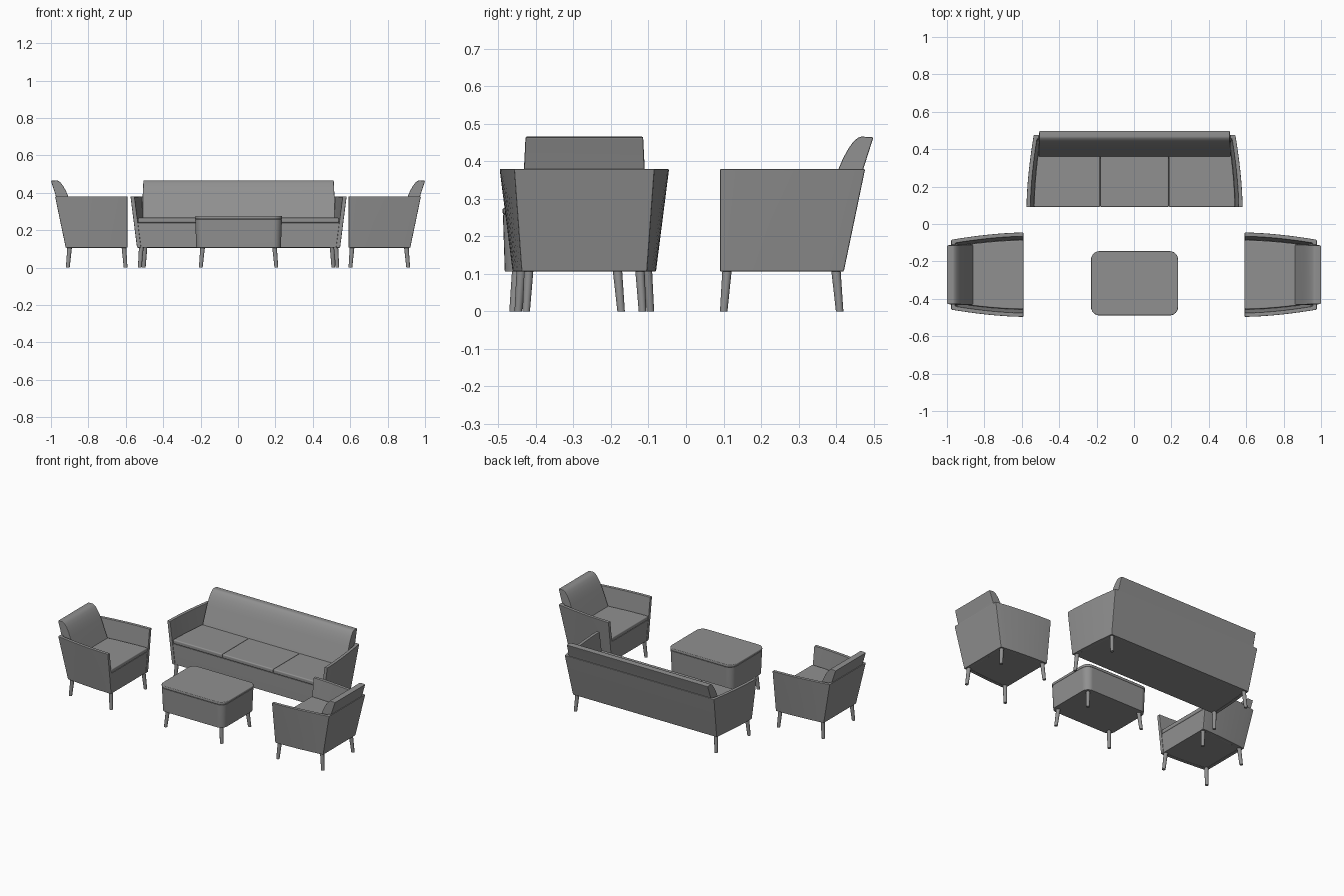
import bpy, bmesh, math
from mathutils import Matrix, Vector

if "Cube" in bpy.data.objects:
    bpy.data.objects.remove(bpy.data.objects["Cube"])

Z0, Z1 = 0.106, 0.38      # underside and arm top
T = 0.022                 # panel thickness
SEAT_Z, CUSHION_Z = 0.24, 0.267

# dark grey upholstery
GREY = bpy.data.materials.new("dark_grey")
GREY.diffuse_color = (0.28, 0.28, 0.28, 1)
GREY.use_nodes = True
GREY.node_tree.nodes["Principled BSDF"].inputs["Base Color"].default_value = GREY.diffuse_color


def finish(name, bm, xf, bevel=0.0, segs=2):
    bmesh.ops.recalc_face_normals(bm, faces=bm.faces)
    if bevel:
        sharp = [e for e in bm.edges if e.is_manifold and e.calc_face_angle(0) > math.radians(35)]
        bmesh.ops.bevel(bm, geom=sharp, offset=bevel, segments=segs, profile=0.5,
                        affect='EDGES', clamp_overlap=True)
    bm.transform(xf)
    me = bpy.data.meshes.new(name)
    bm.to_mesh(me)
    bm.free()
    me.materials.append(GREY)
    ob = bpy.data.objects.new(name, me)
    bpy.context.collection.objects.link(ob)
    bpy.ops.object.select_all(action='DESELECT')
    ob.select_set(True)
    bpy.context.view_layer.objects.active = ob
    bpy.ops.object.shade_smooth_by_angle(angle=math.radians(32))
    # keeps the large faces flat-shaded next to their bevels
    mod = ob.modifiers.new("weighted_normals", 'WEIGHTED_NORMAL')
    mod.keep_sharp = True
    return ob


def prism(name, low, high, xf, bevel=0.0, segs=2):
    """Closed solid between two rings of 3D points."""
    bm = bmesh.new()
    a = [bm.verts.new(p) for p in low]
    b = [bm.verts.new(p) for p in high]
    n = len(a)
    for i in range(n):
        j = (i + 1) % n
        bm.faces.new((a[i], a[j], b[j], b[i]))
    bm.faces.new(a[::-1])
    bm.faces.new(b)
    return finish(name, bm, xf, bevel, segs)


def leg(name, foot, top, xf):
    bm = bmesh.new()
    foot, top = Vector((*foot, 0)), Vector((*top, Z0 + 0.006))
    rings = []
    for c, r in ((foot, 0.010), (top, 0.0125)):
        rings.append([bm.verts.new(c + Vector((r * math.cos(k * math.tau / 20),
                      r * math.sin(k * math.tau / 20), 0))) for k in range(20)])
    for i in range(20):
        j = (i + 1) % 20
        bm.faces.new((rings[0][i], rings[0][j], rings[1][j], rings[1][i]))
    bm.faces.new(rings[0][::-1])
    bm.faces.new(rings[1])
    finish(name, bm, xf)


# Flared body outline; w is the extra half width over an armchair
def back_depth(z):
    return 0.33 + 0.057 * (z - Z0) / (Z1 - Z0)


def half_width(d, z, w):
    k = (z - Z0) / (Z1 - Z0)
    u = d / back_depth(z)
    return w + 0.191 + 0.035 * k - (0.024 + 0.015 * k) * u ** 1.7


def u_path(z, w, inset, front=0.0, n=8):
    """Points along right arm, across the back, along left arm."""
    end = back_depth(z) - inset
    right = []
    for i in range(n + 1):
        d = front + (end - front) * i / n
        right.append(Vector((half_width(d, z, w) - inset, d, z)))
    return right + [Vector((-p.x, p.y, p.z)) for p in reversed(right)]


def seat_unit(name, w, cushions, xf):
    # wraparound arm and back panel
    bm = bmesh.new()
    rings = [[bm.verts.new(p) for p in u_path(z, w, t)]
             for z, t in ((Z0, 0), (Z1, 0), (Z1, T), (Z0, T))]
    for i in range(len(rings[0]) - 1):
        for r in range(4):
            s = (r + 1) % 4
            bm.faces.new((rings[r][i], rings[r][i + 1], rings[s][i + 1], rings[s][i]))
    for i in (0, -1):
        bm.faces.new([r[i] for r in rings])
    finish(name + "_arm_and_back_panel", bm, xf, 0.004, 2)

    # seat base
    prism(name + "_seat_base", u_path(Z0 + 0.001, w, T - 0.001, 0.002),
          u_path(SEAT_Z, w, T - 0.001, 0.002), xf, 0.003)

    # seat cushions
    depths = [0.30 * i / 6 for i in range(7)]

    def edge(k, d):
        if k in (0, cushions):
            return (half_width(d, 0.25, w) - T - 0.001) * (1 if k else -1)
        return (2 * k / cushions - 1) * 0.55

    for c in range(cushions):
        plan = [(edge(c, d) + 0.001, d) for d in depths]
        plan += [(edge(c + 1, d) - 0.001, d) for d in reversed(depths)]
        prism(f"{name}_seat_cushion_{c + 1}", [(x, d, SEAT_Z) for x, d in plan],
              [(x, d, CUSHION_Z) for x, d in plan], xf, 0.007, 3)

    # backrest cushion
    prof = [(0.255, 0.225), (0.271, 0.267), (0.294, 0.325), (0.316, 0.38), (0.329, 0.41),
            (0.343, 0.435), (0.356, 0.453), (0.368, 0.463), (0.378, 0.466), (0.409, 0.464),
            (0.379, 0.370), (0.342, 0.225)]
    hw = w + 0.161
    prism(name + "_backrest", [(-hw + max(0, z - 0.38) * 0.05, d, z) for d, z in prof],
          [(hw - max(0, z - 0.38) * 0.05, d, z) for d, z in prof], xf, 0.004, 2)

    # legs
    for s, side in ((-1, "left"), (1, "right")):
        leg(f"{name}_front_{side}_leg", (s * (w + 0.176), 0.010), (s * (w + 0.168), 0.019), xf)
        leg(f"{name}_back_{side}_leg", (s * (w + 0.155), 0.319), (s * (w + 0.148), 0.309), xf)


def rounded_rect(hx, hy, r, z, n=6):
    pts = []
    for q, (sx, sy) in enumerate(((1, 1), (-1, 1), (-1, -1), (1, -1))):
        for i in range(n + 1):
            a = (q + i / n) * math.pi / 2
            pts.append((sx * (hx - r) + r * math.cos(a), sy * (hy - r) + r * math.sin(a), z))
    return pts


# sofa and two facing armchairs
seat_unit("sofa", 0.352, 3, Matrix.Translation((0.003, 0.0905, 0)))
for s, side in ((-1, "left"), (1, "right")):
    xf = Matrix.Translation((s * 0.591, -0.271, 0)) @ Matrix.Rotation(-s * math.pi / 2, 4, 'Z')
    seat_unit(side + "_armchair", 0.0, 1, xf)

# coffee table
xf = Matrix.Translation((0.003, -0.317, 0))
prism("table_body", rounded_rect(0.226, 0.166, 0.042, Z0),
      rounded_rect(0.232, 0.171, 0.045, 0.259), xf, 0.003)
prism("table_top", rounded_rect(0.233, 0.172, 0.046, 0.259),
      rounded_rect(0.233, 0.172, 0.046, 0.276), xf, 0.005, 3)
for sx, nx in ((-1, "left"), (1, "right")):
    for sy, ny in ((-1, "front"), (1, "back")):
        leg(f"table_{ny}_{nx}_leg", (sx * 0.202, sy * 0.144), (sx * 0.192, sy * 0.134), xf)
